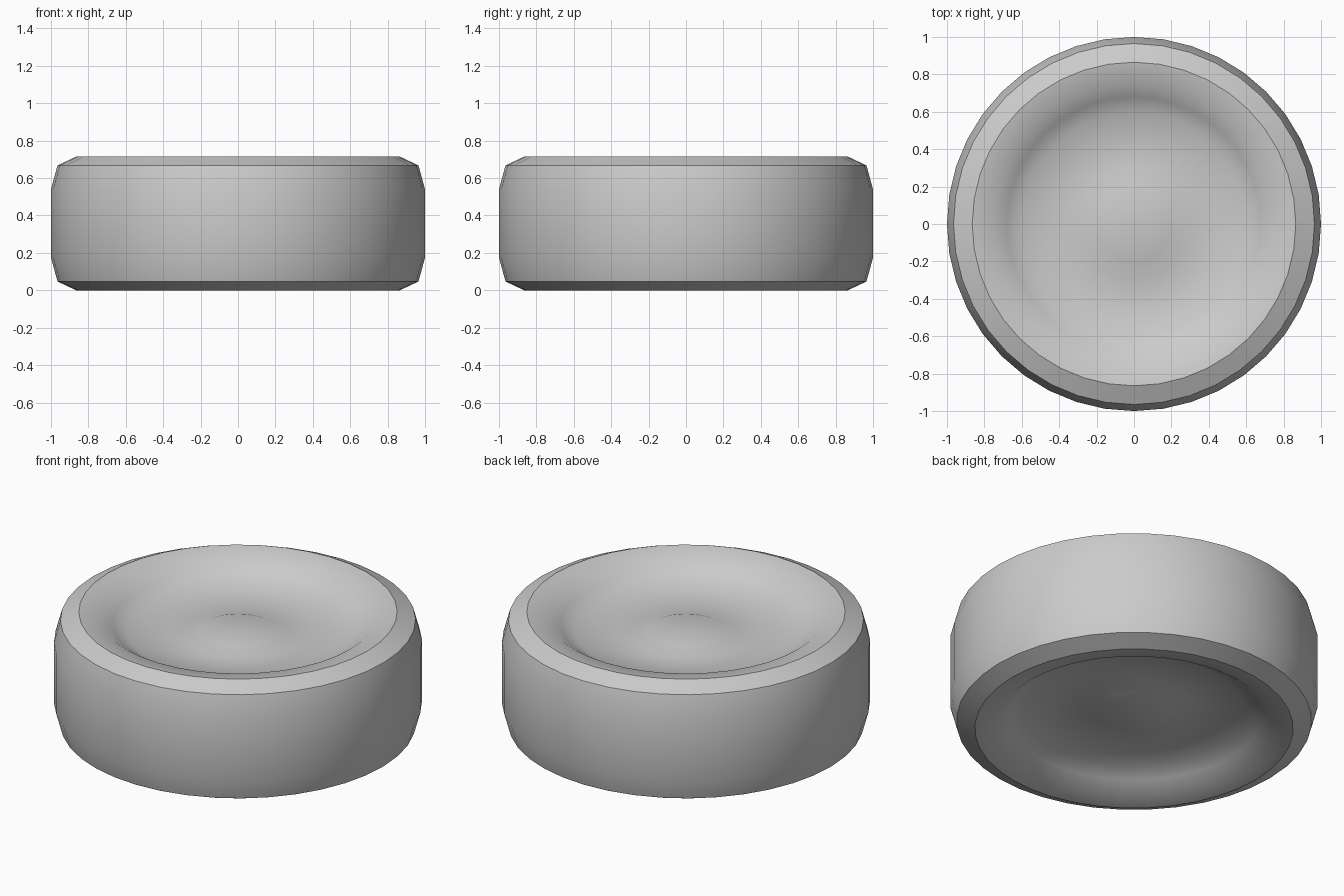
import bpy
import bmesh
from math import tau
from mathutils import Matrix, Vector

if "Cube" in bpy.data.objects:
    bpy.data.objects.remove(bpy.data.objects["Cube"], do_unlink=True)

HEIGHT = 0.715
SEGMENTS = 40

# Upper half of the cross-section, from the centre boss out to the side wall
RIM, SHOULDER = 0.865, 0.965
upper = [
    (0.0, 0.61), (0.2, 0.61),            # raised centre boss
    (0.3, 0.575), (0.6, 0.6),            # dish floor
    (0.68, 0.645), (0.75, 0.695),        # dish wall
    (RIM, HEIGHT), (SHOULDER, 0.668),    # rim and chamfer
    (1.0, 0.54),                         # tapered side
]
profile = upper + [(r, HEIGHT - z) for r, z in reversed(upper)]

grey = bpy.data.materials.new("grey")
grey.use_nodes = True
grey.diffuse_color = (0.6, 0.6, 0.6, 1)
grey.node_tree.nodes["Principled BSDF"].inputs["Base Color"].default_value = (0.6, 0.6, 0.6, 1)

# Lathe the cross-section around z
bm = bmesh.new()
points = [bm.verts.new((r, 0, z)) for r, z in profile]
edges = [bm.edges.new(pair) for pair in zip(points, points[1:])]
bmesh.ops.spin(bm, geom=points + edges, cent=(0, 0, 0), axis=(0, 0, 1),
               angle=tau, steps=SEGMENTS, use_merge=True)
bmesh.ops.remove_doubles(bm, verts=bm.verts, dist=0.0001)
bmesh.ops.recalc_face_normals(bm, faces=bm.faces)

# Smooth surfaces with crisp chamfer edges
for face in bm.faces:
    face.smooth = True
for edge in bm.edges:
    a, b = edge.verts
    level = abs(a.co.z - b.co.z) < 0.001
    radius = a.co.xy.length
    if level and abs(radius - b.co.xy.length) < 0.001:
        edge.smooth = min(abs(radius - RIM), abs(radius - SHOULDER)) > 0.001

mesh = bpy.data.meshes.new("dished_disc")
bm.to_mesh(mesh)
bm.free()
mesh.materials.append(grey)
disc = bpy.data.objects.new("dished_disc", mesh)
bpy.context.collection.objects.link(disc)
